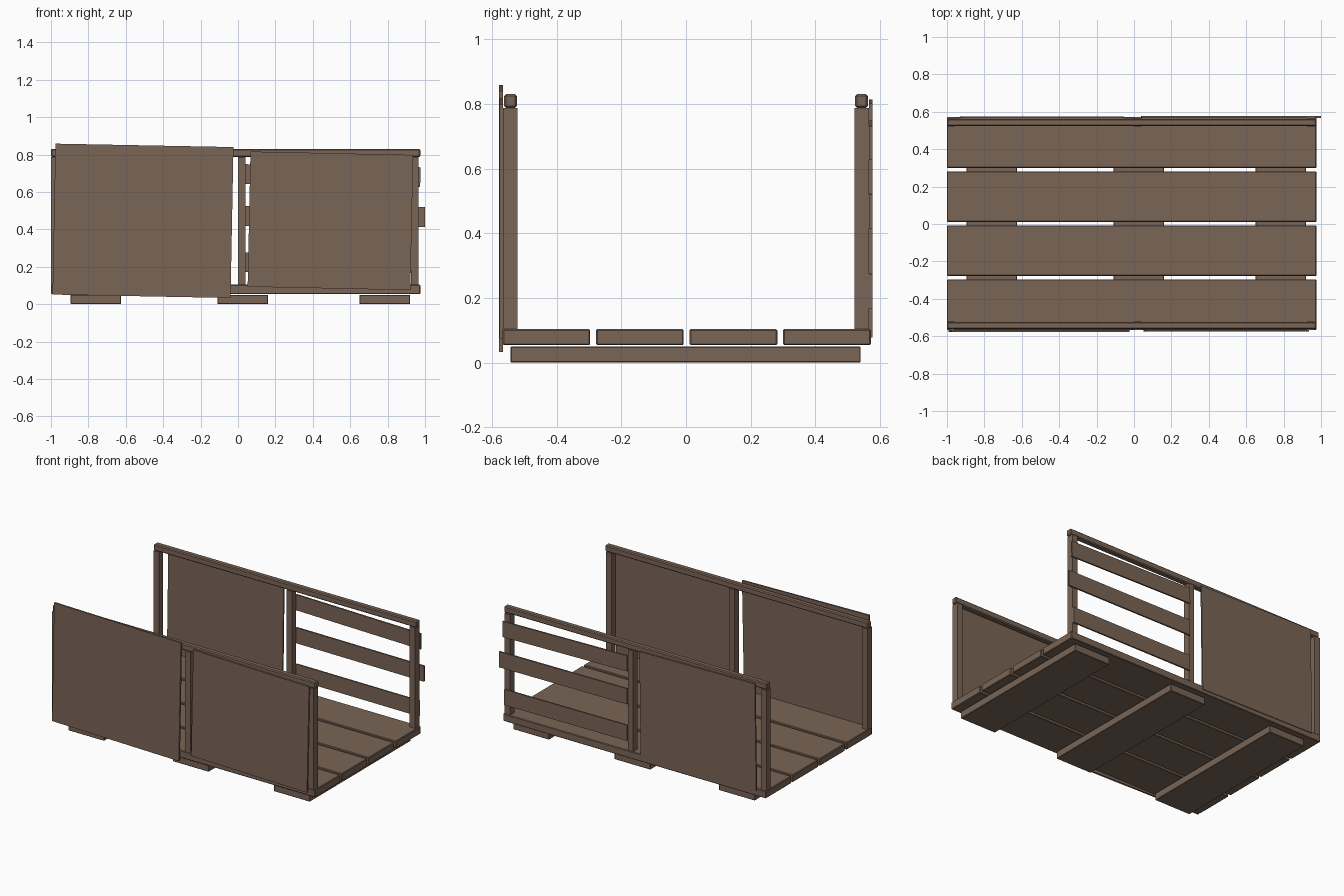
import bpy, bmesh, math
from mathutils import Matrix, Vector

if "Cube" in bpy.data.objects:
    bpy.data.objects.remove(bpy.data.objects["Cube"])

wood = bpy.data.materials.new("brown_wood")
wood.diffuse_color = (0.195, 0.13, 0.093, 1)
wood.use_nodes = True
wood.node_tree.nodes["Principled BSDF"].inputs["Base Color"].default_value = wood.diffuse_color


def board(name, x, y, z, tilt=0.0, bevel=0.0):
    """Box from three (min, max) ranges, tilted in degrees about its y axis."""
    lo, hi = (Vector(v) for v in zip(x, y, z))
    bm = bmesh.new()
    bmesh.ops.create_cube(bm, size=1, matrix=Matrix.Diagonal((*(hi - lo), 1)))
    if bevel:
        bmesh.ops.bevel(bm, geom=bm.edges[:], offset=bevel, segments=1, affect='EDGES')
    mesh = bpy.data.meshes.new(name)
    bm.to_mesh(mesh)
    bm.free()
    mesh.materials.append(wood)
    ob = bpy.data.objects.new(name, mesh)
    ob.location = (lo + hi) / 2
    ob.rotation_euler.y = math.radians(tilt)
    bpy.context.collection.objects.link(ob)


# Skids under the deck
for x0 in (-0.895, -0.11, 0.65):
    board("skid", (x0, x0 + 0.27), (-0.543, 0.54), (0, 0.05), bevel=0.003)

# Deck planks
for i in range(4):
    y0 = -0.567 + i * 0.289
    board("deck_plank", (-1.0, 0.975), (y0, y0 + 0.271), (0.054, 0.104), bevel=0.004)

# Posts and top rails on both long sides
for side in (-1, 1):
    post_y = sorted((side * 0.521, side * 0.566))
    rail_y = sorted((side * 0.523, side * 0.562))
    for x0 in (-1.0, 0.0, 0.925):
        board("post", (x0, x0 + 0.04), post_y, (0.104, 0.787))
    board("top_rail", (-1.0, 0.975), rail_y, (0.787, 0.83), bevel=0.006)

# Crooked sheet panels
board("front_left_panel", (-0.984, -0.032), (-0.578, -0.566), (0.042, 0.849), 1.1)
board("front_right_panel", (0.059, 0.929), (-0.576, -0.566), (0.084, 0.807), 1.2)
board("back_left_panel", (-0.925, -0.058), (0.566, 0.576), (0.084, 0.807), 0.8)

# Uneven slats in the open back bay
for x1, z, tilt in ((0.975, 0.687, 1.0), (1.0, 0.469, 0.3), (0.962, 0.222, 0.2)):
    board("back_slat", (0.038, x1), (0.566, 0.577), (z - 0.053, z + 0.053), tilt)
